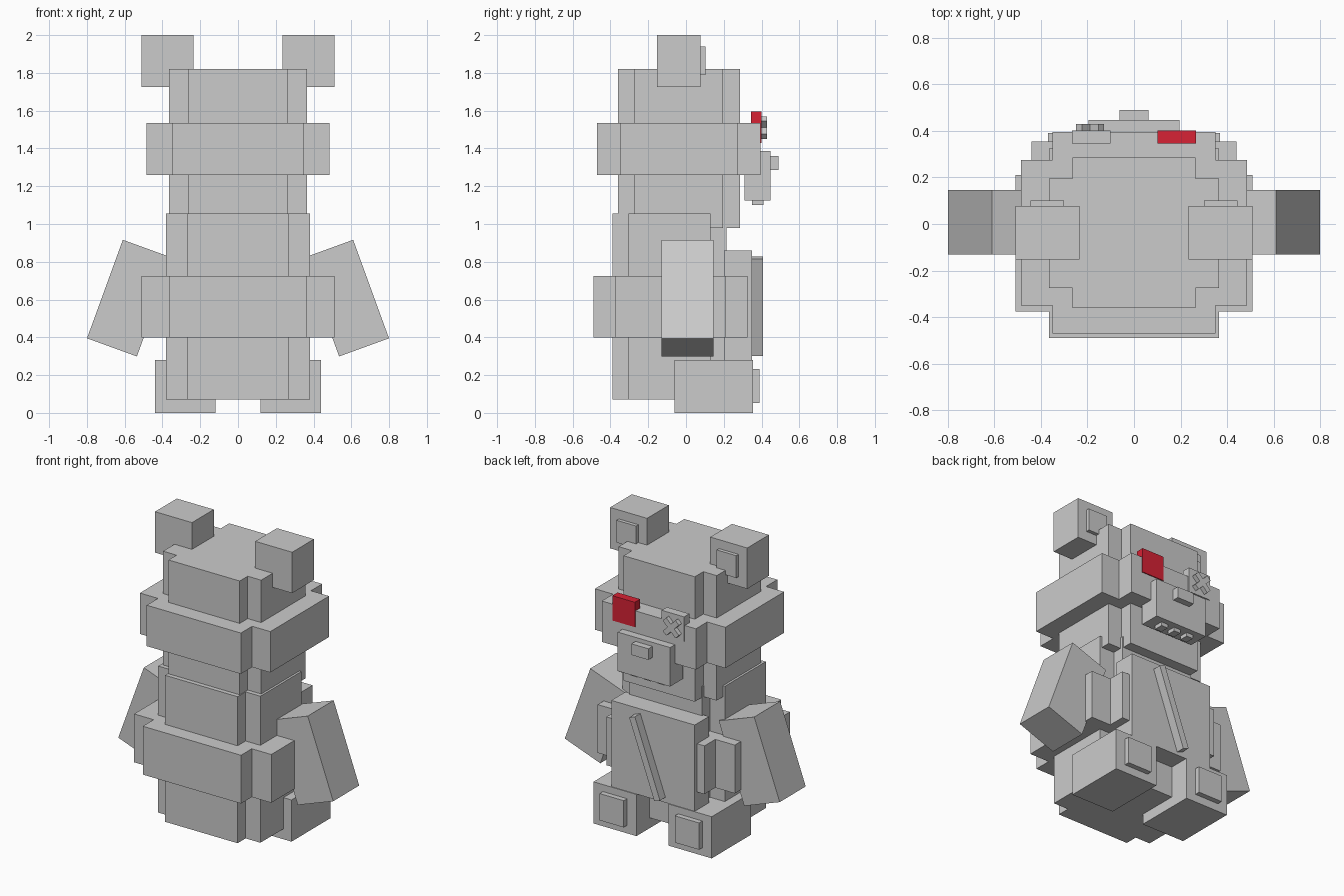
import bpy
from math import radians
from mathutils import Matrix, Vector

cube = bpy.data.objects.get("Cube")
if cube:
    bpy.data.objects.remove(cube, do_unlink=True)


def material(name, color):
    m = bpy.data.materials.new(name)
    m.use_nodes = True
    m.diffuse_color = color
    m.node_tree.nodes["Principled BSDF"].inputs["Base Color"].default_value = color
    return m


GREY = material("plain grey", (0.6, 0.6, 0.6, 1))
RED = material("eye red", (0.68, 0.016, 0.035, 1))


def box(name, x, y, z, mat=GREY, tilt=0):
    """Box spanning the given ranges, tilted about the y axis through its centre."""
    spans = (x, y, z)
    centre = Vector([(a + b) / 2 for a, b in spans])
    size = Vector([abs(b - a) for a, b in spans])
    bpy.ops.mesh.primitive_cube_add(size=1)
    ob = bpy.context.object
    ob.name = ob.data.name = name
    ob.data.transform(Matrix.Translation(centre)
                      @ Matrix.Rotation(radians(tilt), 4, 'Y')
                      @ Matrix.Diagonal(size).to_4x4())
    ob.data.materials.append(mat)
    return ob


def pair(name, x, y, z, tilt=0):
    """Matching boxes on both sides."""
    box("left_" + name, x, y, z, tilt=tilt)
    box("right_" + name, (-x[1], -x[0]), y, z, tilt=-tilt)


def rounded_block(name, narrow, long_y, wide, short_y, z):
    """Two crossed boxes forming a block with stepped corners."""
    box(name + "_long", (-narrow, narrow), long_y, z)
    box(name + "_wide", (-wide, wide), short_y, z)


# Head and body, each with a wider band around it
rounded_block("head", 0.265, (-0.36, 0.285), 0.365, (-0.275, 0.195), (0.98, 1.82))
rounded_block("cheeks", 0.35, (-0.47, 0.395), 0.485, (-0.35, 0.275), (1.26, 1.535))
rounded_block("torso", 0.27, (-0.39, 0.215), 0.38, (-0.305, 0.13), (0.07, 1.055))
rounded_block("belly", 0.365, (-0.49, 0.325), 0.51, (-0.375, 0.21), (0.4, 0.725))

# Belly patch with a slanted seam
box("belly_patch", (-0.31, 0.31), (0.2, 0.35), (0.28, 0.86))
box("belly_seam", (0.0, 0.045), (0.345, 0.408), (0.292, 0.838), tilt=20)

# Ears, arms and feet
pair("ear", (0.235, 0.51), (-0.153, 0.078), (1.725, 2.0))
pair("inner_ear", (0.3, 0.445), (0.07, 0.102), (1.79, 1.94))
pair("arm", (0.432, 0.713), (-0.13, 0.146), (0.33, 0.885), tilt=-20)
pair("foot", (0.12, 0.44), (-0.06, 0.355), (0, 0.28))
pair("foot_pad", (0.19, 0.37), (0.34, 0.39), (0.053, 0.233))

# Muzzle, nose and teeth
box("muzzle", (-0.195, 0.195), (0.31, 0.447), (1.125, 1.387))
box("nose", (-0.063, 0.063), (0.44, 0.49), (1.285, 1.36))
for i in (-1, 0, 1):
    box("tooth", (i * 0.1 - 0.025, i * 0.1 + 0.025), (0.35, 0.41), (1.1, 1.14))

# One bright eye, one stitched eye
box("left_eye", (0.1, 0.267), (0.345, 0.401), (1.428, 1.595), RED)
box("right_eye", (-0.267, -0.1), (0.345, 0.401), (1.428, 1.595))
for angle in (45, -45):
    box("eye_stitch", (-0.206, -0.17), (0.395, 0.43), (1.443, 1.577), tilt=angle)
